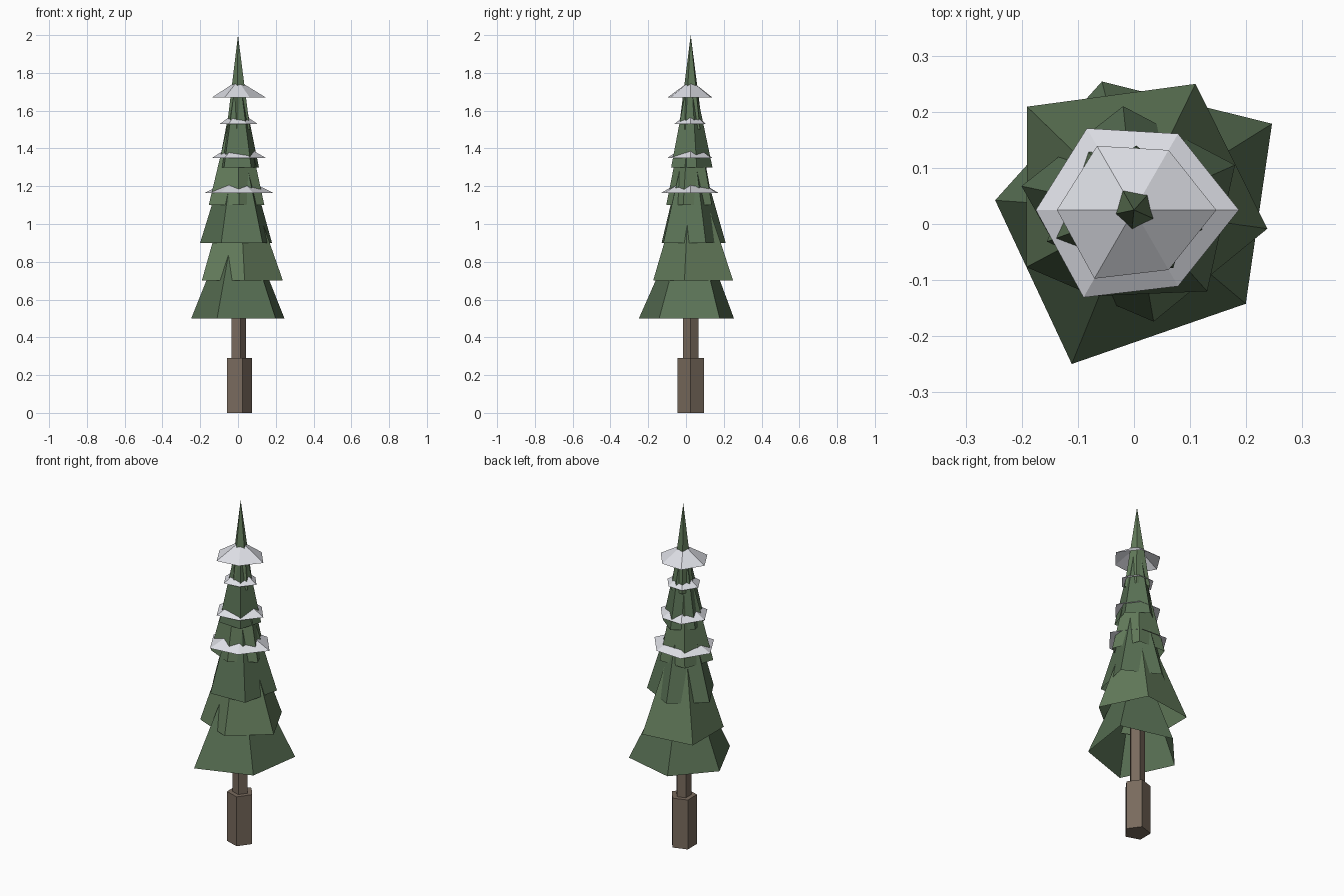
import bpy, bmesh
from math import cos, sin, radians

if "Cube" in bpy.data.objects:
    bpy.data.objects.remove(bpy.data.objects["Cube"])

AXIS_Y = 0.025  # the tree axis sits slightly behind the centre


def material(name, rgb):
    m = bpy.data.materials.new(name)
    m.diffuse_color = (*rgb, 1)
    m.use_nodes = True
    m.node_tree.nodes["Principled BSDF"].inputs["Base Color"].default_value = m.diffuse_color
    return m


BARK = material("bark", (0.19, 0.145, 0.11))
NEEDLES = material("needles", (0.10, 0.165, 0.09))
NEEDLES_LIGHT = material("needles_light", (0.125, 0.2, 0.105))
SNOW = material("snow", (0.72, 0.73, 0.78))


def finish(name, bm, mat):
    mesh = bpy.data.meshes.new(name)
    bm.to_mesh(mesh)
    bm.free()
    mesh.materials.append(mat)
    obj = bpy.data.objects.new(name, mesh)
    bpy.context.collection.objects.link(obj)
    return obj


def ring(bm, radii, turn, z):
    """Irregular polygon around the tree axis."""
    step = 360 / len(radii)
    return [bm.verts.new((r * cos(radians(turn + i * step)),
                          AXIS_Y + r * sin(radians(turn + i * step)), z))
            for i, r in enumerate(radii)]


def open_cone(name, radii, turn, z, top, mat):
    """Hollow faceted cone, open underneath."""
    bm = bmesh.new()
    base = ring(bm, radii, turn, z)
    apex = bm.verts.new((0, AXIS_Y, top))
    for i, v in enumerate(base):
        bm.faces.new((v, base[(i + 1) % len(base)], apex))
    return finish(name, bm, mat)


def prism(name, radius, z0, z1, mat):
    """Closed five-sided post."""
    bm = bmesh.new()
    low = ring(bm, [radius] * 5, 0, z0)
    high = ring(bm, [radius] * 5, 0, z1)
    bm.faces.new(low[::-1])
    bm.faces.new(high)
    for i in range(5):
        j = (i + 1) % 5
        bm.faces.new((low[i], low[j], high[j], high[i]))
    return finish(name, bm, mat)


# Trunk: thick foot and thinner stem
prism("trunk_base", 0.073, 0, 0.29, BARK)
prism("trunk_stem", 0.043, 0.29, 0.8, BARK)

# Branch tiers, each turned 32 degrees from the one below: radii, apex height
tiers = [
    ([0.290, 0.236, 0.248, 0.296, 0.260], 1.12),
    ([0.250, 0.265, 0.217, 0.202, 0.240], 1.38),
    ([0.186, 0.205, 0.178, 0.195, 0.197], 1.55),
    ([0.150, 0.165, 0.130, 0.145, 0.135], 1.75),
    ([0.125, 0.115, 0.115, 0.110, 0.120], 1.85),
    ([0.066, 0.074, 0.062, 0.064, 0.070], 2.00),
]
turns = [32, 64, 96, 128, -56, 48]
for i, (radii, top) in enumerate(tiers):
    open_cone(f"branch_tier_{i + 1}", radii, turns[i], 0.5 + 0.2 * i, top,
              NEEDLES_LIGHT if i % 2 else NEEDLES)

# Snow collars: one uneven hexagon at four sizes
hexagon = [0.187, 0.157, 0.168, 0.175, 0.180, 0.157]
for i, (scale, z, height) in enumerate([(1, 1.165, 0.09), (0.785, 1.35, 0.085),
                                        (0.55, 1.53, 0.07), (0.785, 1.67, 0.09)]):
    open_cone(f"snow_collar_{i + 1}", [r * scale for r in hexagon], 0,
              z, z + height, SNOW)
